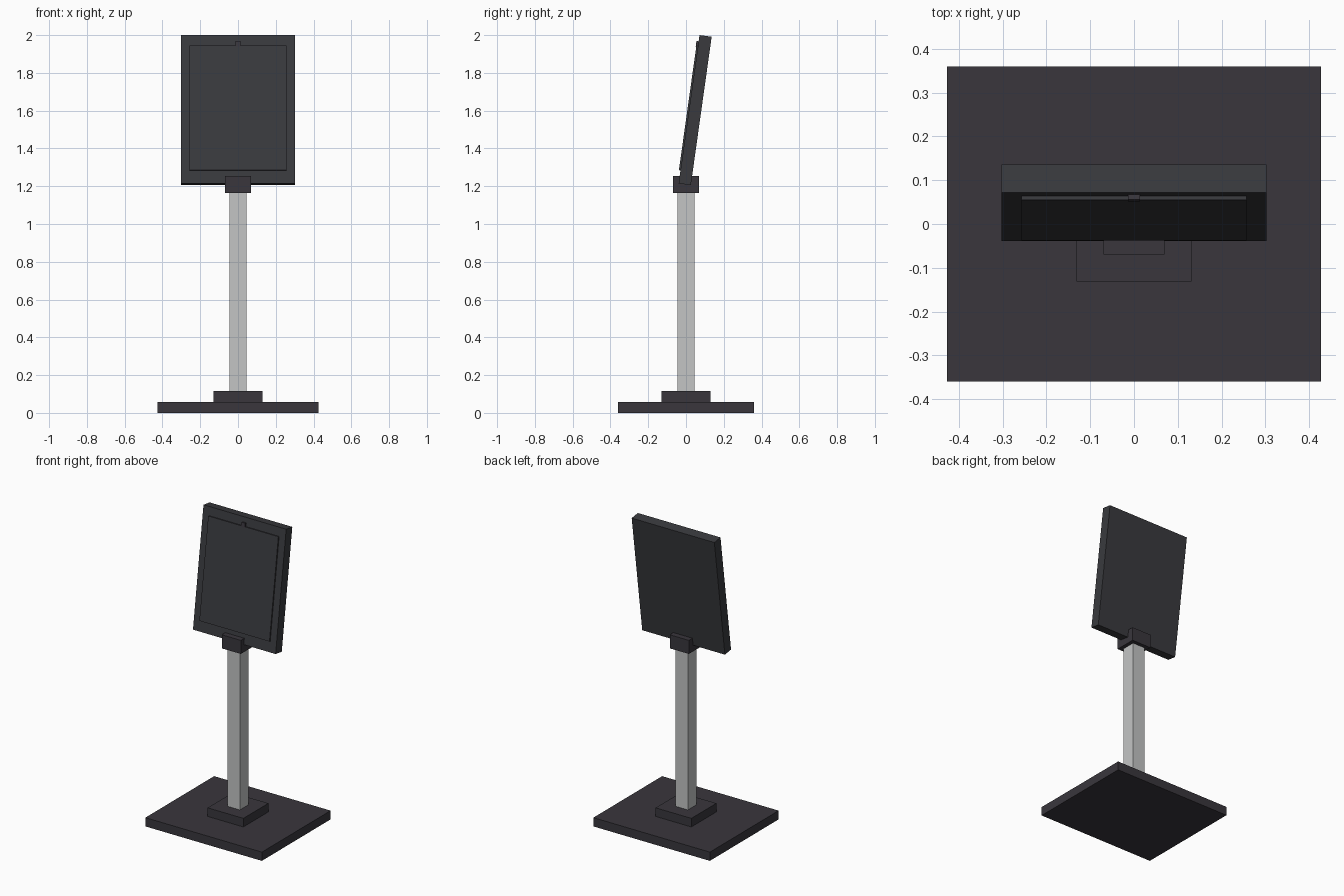
import bpy
import math
from mathutils import Matrix, Vector

if "Cube" in bpy.data.objects:
    bpy.data.objects.remove(bpy.data.objects["Cube"])


def material(name, rgb):
    m = bpy.data.materials.new(name)
    m.diffuse_color = (*rgb, 1.0)
    m.use_nodes = True
    m.node_tree.nodes["Principled BSDF"].inputs["Base Color"].default_value = m.diffuse_color
    return m


charcoal = material("charcoal plastic", (0.041, 0.037, 0.046))
graphite = material("graphite casing", (0.041, 0.042, 0.048))
silver = material("silver metal", (0.55, 0.56, 0.56))


def box(name, centre, size, mat, frame=Matrix()):
    """Box of full size, placed in an optional tilted frame."""
    bpy.ops.mesh.primitive_cube_add(size=1)
    ob = bpy.context.object
    ob.name = name
    ob.data.transform(Matrix.LocRotScale(Vector(centre), None, Vector(size)))
    ob.matrix_world = frame
    ob.data.materials.append(mat)
    return ob


# Floor plate, raised foot, column and clamp
box("base_plate", (0, 0, 0.029), (0.854, 0.72, 0.058), charcoal)
box("column_foot", (0, 0, 0.0865), (0.262, 0.262, 0.057), charcoal)
box("column", (0, 0, 0.64), (0.09, 0.09, 1.05), silver)
box("clamp", (0, 0, 1.21), (0.14, 0.14, 0.09), charcoal)

# Display leaning back; local y = 0 is the middle of the casing
tilt = Matrix.Translation((0, 0.0485, 1.603)) @ Matrix.Rotation(math.radians(-8), 4, "X")
box("display_casing", (0, 0, 0), (0.606, 0.065, 0.793), graphite, tilt)
box("screen", (0, -0.0365, 0.006), (0.514, 0.009, 0.666), graphite, tilt)
box("camera_tab", (0, -0.038, 0.348), (0.028, 0.012, 0.03), charcoal, tilt)
